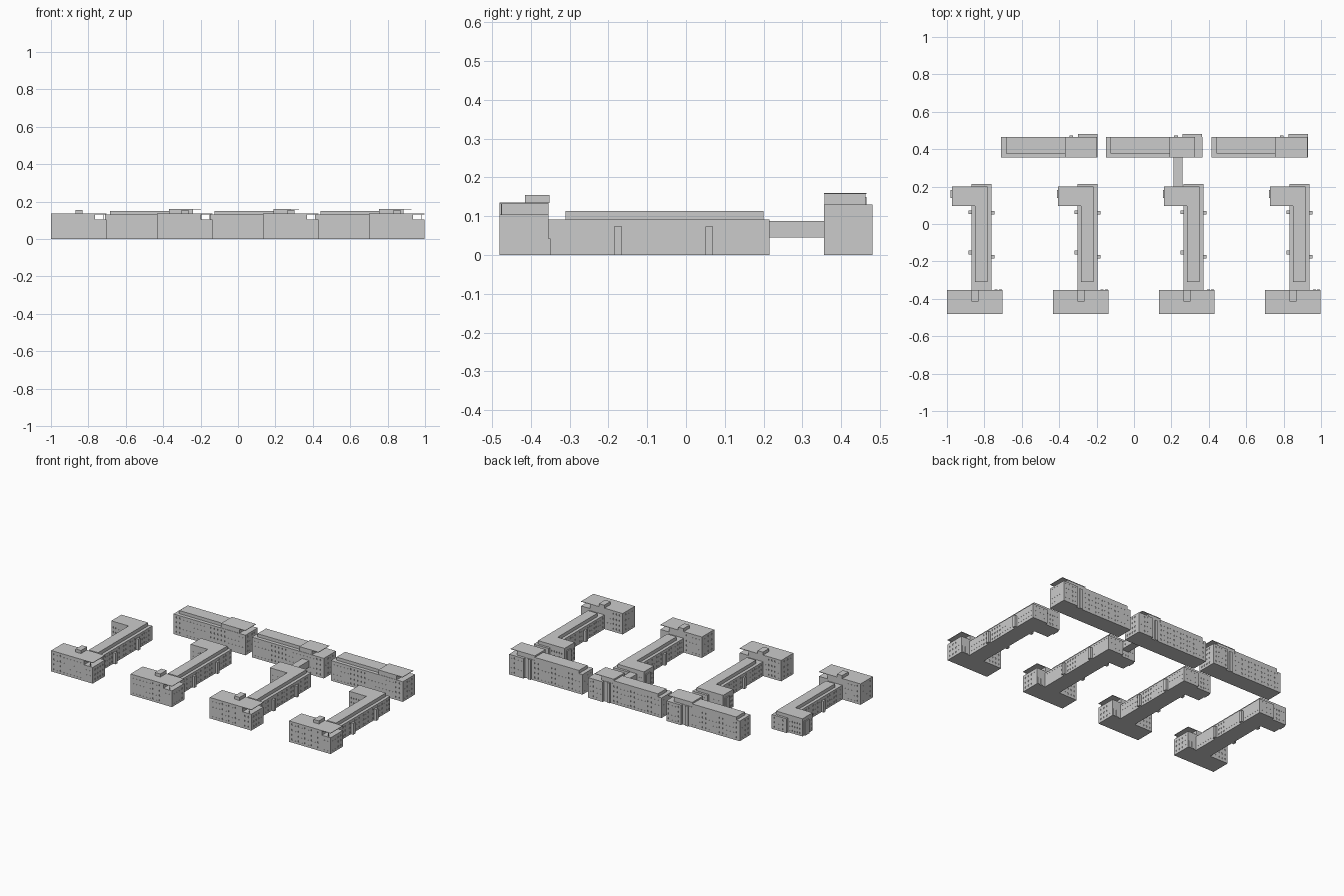
import bpy, bmesh

if "Cube" in bpy.data.objects:
    bpy.data.objects.remove(bpy.data.objects["Cube"])

PITCH = 0.567


def finish(name, bm):
    bmesh.ops.recalc_face_normals(bm, faces=bm.faces)
    me = bpy.data.meshes.new(name)
    bm.to_mesh(me)
    bm.free()
    ob = bpy.data.objects.new(name, me)
    bpy.context.collection.objects.link(ob)
    return ob


def add_box(bm, x0, x1, y0, y1, z0, z1):
    vs = bmesh.ops.create_cube(bm, size=1)["verts"]
    for v in vs:
        v.co = (x1 if v.co.x > 0 else x0, y1 if v.co.y > 0 else y0, z1 if v.co.z > 0 else z0)


def box(name, *b):
    bm = bmesh.new()
    add_box(bm, *b)
    return finish(name, bm)


def prism(name, pts, vec):
    bm = bmesh.new()
    f = bm.faces.new([bm.verts.new(p) for p in pts])
    r = bmesh.ops.extrude_face_region(bm, geom=[f])
    bmesh.ops.translate(bm, vec=vec, verts=[g for g in r["geom"] if isinstance(g, bmesh.types.BMVert)])
    return finish(name, bm)


def spaced(a, b, n):
    return [a + (b - a) * (i + 0.5) / n for i in range(n)]


def cut_windows(ob, rows):
    """Each row: (axis, wall position, along start, along end, count, sill heights)."""
    bm = bmesh.new()
    d, w, h = 0.002, 0.0035, 0.010
    for axis, p, a, b, n, sills in rows:
        for t in spaced(a, b, n):
            for z in sills:
                if axis == 'x':
                    add_box(bm, p - d, p + d, t - w, t + w, z, z + h)
                else:
                    add_box(bm, t - w, t + w, p - d, p + d, z, z + h)
    cutter = finish("window_cutter", bm)
    cutter.hide_render = True
    m = ob.modifiers.new("windows", 'BOOLEAN')
    m.operation, m.solver, m.object = 'DIFFERENCE', 'EXACT', cutter
    dg = bpy.context.evaluated_depsgraph_get()
    me = bpy.data.meshes.new_from_object(ob.evaluated_get(dg))
    ob.modifiers.clear()
    ob.data = me
    bpy.data.objects.remove(cutter)


def repeat(parts, offsets):
    for dx in offsets:
        for p in parts:
            c = p.copy()  # linked mesh
            c.location.x += dx
            bpy.context.collection.objects.link(c)


# ---- Front block: street-side head, with an open roof terrace at the right end
X = -1.0
parts = []
prof = [(0, 0), (0.297, 0), (0.297, 0.105), (0.235, 0.105), (0.235, 0.135), (0, 0.135)]
head = prism("front_head", [(X + x, -0.48, z) for x, z in prof], (0, 0.126, 0))
low, high = (0.015, 0.046, 0.077), (0.015, 0.046, 0.077, 0.112)
cut_windows(head, [('y', -0.48, -0.99, -0.78, 9, high), ('y', -0.48, -0.76, -0.71, 2, low),
                   ('y', -0.354, -0.99, -0.88, 5, high),
                   ('x', -1.0, -0.47, -0.365, 3, high), ('x', -0.703, -0.47, -0.365, 4, low)])
parts.append(head)
parts.append(box("terrace_roof", -0.766, -0.703, -0.48, -0.354, 0.132, 0.135))
parts.append(box("terrace_post", -0.723, -0.72, -0.477, -0.474, 0.105, 0.132))
parts.append(box("head_plant_room", -0.87, -0.832, -0.415, -0.352, 0.134, 0.155))
for i, x in enumerate((-0.745, -0.722)):
    parts.append(box("head_rear_step_%d" % i, x, x + 0.016, -0.355, -0.349, 0, 0.043))

# ---- Front block: long wing with set-back top floor
wing = box("long_wing", -0.87, -0.763, -0.356, 0.215, 0, 0.092)
sills = (0.012, 0.041, 0.07)
cut_windows(wing, [('x', -0.763, -0.345, -0.19, 7, sills), ('x', -0.763, -0.16, 0.045, 9, sills),
                   ('x', -0.763, 0.075, 0.21, 6, sills),
                   ('x', -0.87, -0.345, -0.17, 8, sills), ('x', -0.87, -0.135, 0.05, 8, sills),
                   ('y', 0.215, -0.86, -0.77, 3, sills)])
parts.append(wing)
top = [(-0.85, -0.31), (-0.783, -0.31), (-0.783, 0.2), (-0.865, 0.2), (-0.865, 0.096), (-0.85, 0.096)]
parts.append(prism("wing_top_floor", [(x, y, 0.091) for x, y in top], (0, 0, 0.023)))

# ---- Front block: rear return and stair bays
ret = box("rear_return", -0.973, -0.864, 0.096, 0.2, 0, 0.114)
cut_windows(ret, [('y', 0.096, -0.965, -0.875, 5, sills), ('y', 0.2, -0.965, -0.875, 5, sills),
                  ('x', -0.973, 0.1, 0.135, 2, sills)])
parts.append(ret)
parts.append(box("return_bay", -0.98, -0.972, 0.14, 0.182, 0, 0.092))
for i, y in enumerate((-0.175, 0.06)):
    parts.append(box("right_entrance_%d" % i, -0.764, -0.747, y - 0.01, y + 0.01, 0, 0.073))
for i, y in enumerate((-0.152, 0.063)):
    parts.append(box("left_entrance_%d" % i, -0.885, -0.869, y - 0.01, y + 0.01, 0, 0.073))
repeat(parts, [PITCH * i for i in (1, 2, 3)])

# ---- Back blocks: slab, set-back floor, raised end with overhanging roof, stair bays
rsill = (0.015, 0.046, 0.077, 0.108)
slab = box("back_slab", -0.71, -0.195, 0.355, 0.465, 0, 0.13)
cut_windows(slab, [('y', 0.355, -0.70, -0.205, 20, rsill), ('y', 0.465, -0.70, -0.36, 14, rsill),
                   ('x', -0.71, 0.365, 0.455, 3, rsill), ('x', -0.195, 0.365, 0.455, 4, rsill)])
bay = box("back_stair_bay", -0.3, -0.196, 0.464, 0.48, 0, 0.13)
cut_windows(bay, [('y', 0.48, -0.295, -0.2, 4, rsill)])
back = [slab, bay,
        box("back_top_floor", -0.685, -0.368, 0.378, 0.465, 0.129, 0.15),
        box("back_small_bay", -0.345, -0.325, 0.464, 0.472, 0, 0.13)]
repeat(back, [0.56, 1.125])
for i, (dx, solid_end, roof_end) in enumerate(((0, -0.24, -0.197), (0.56, -0.28, -0.233), (1.125, -0.24, -0.197))):
    box("raised_end_%d" % i, -0.37 + dx, solid_end + dx, 0.357, 0.463, 0.129, 0.158)
    box("raised_roof_%d" % i, -0.37 + dx, roof_end + dx, 0.355, 0.465, 0.157, 0.16)

# ---- Raised footbridge linking the third block to the back row
bridge = box("link_bridge", 0.21, 0.26, 0.199, 0.357, 0.045, 0.088)
cut_windows(bridge, [('x', 0.21, 0.22, 0.35, 5, (0.062,)), ('x', 0.26, 0.22, 0.35, 5, (0.062,))])
